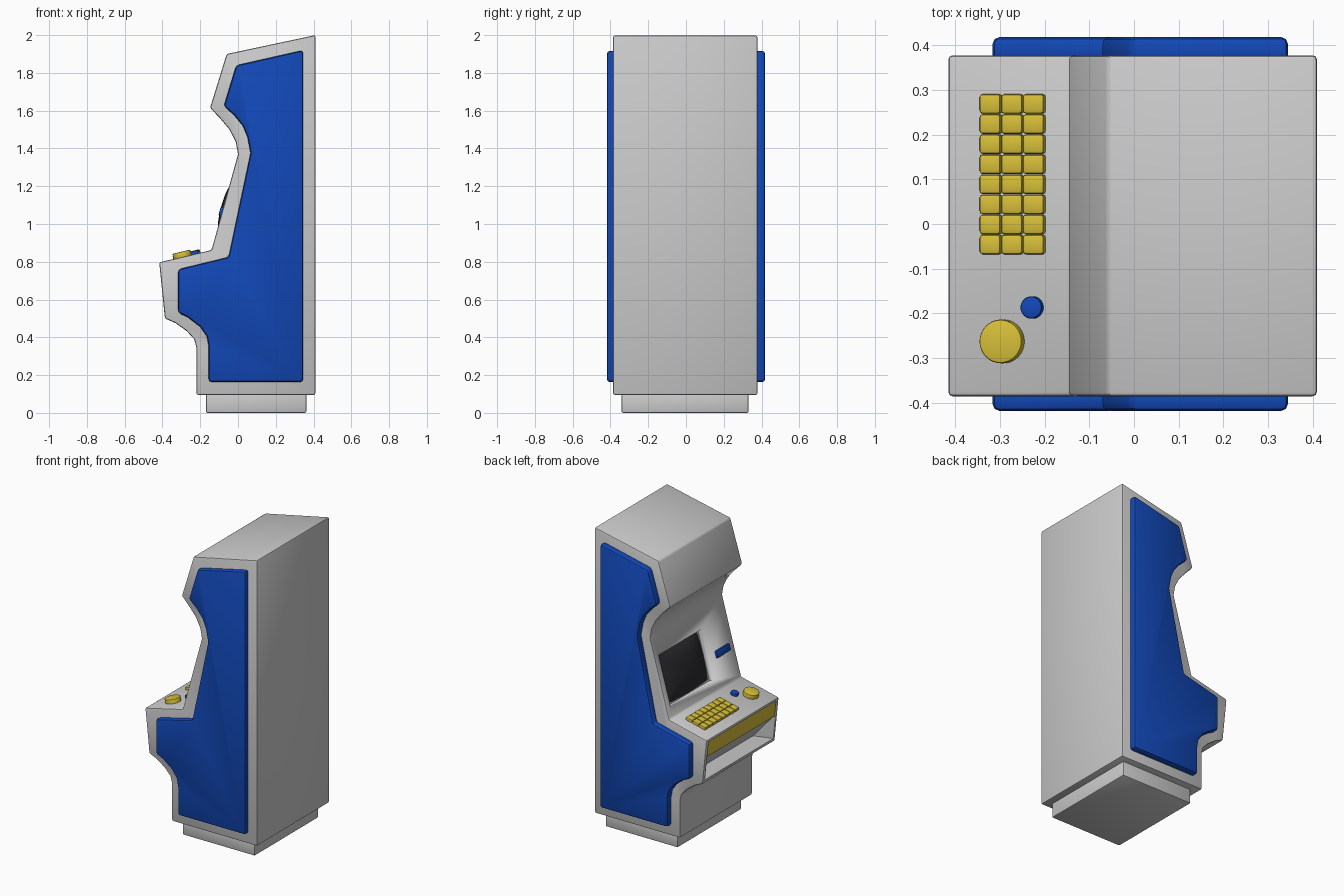
import bpy, bmesh, math
from mathutils import Vector

if "Cube" in bpy.data.objects:
    bpy.data.objects.remove(bpy.data.objects["Cube"])


def material(name, rgb):
    m = bpy.data.materials.new(name)
    m.diffuse_color = (*rgb, 1)
    m.use_nodes = True
    m.node_tree.nodes["Principled BSDF"].inputs["Base Color"].default_value = m.diffuse_color
    return m


BLUE = material("blue", (0.006, 0.065, 0.48))
YELLOW = material("yellow", (0.68, 0.52, 0.04))
BLACK = material("dark_glass", (0.025, 0.025, 0.03))


def finish(name, bm, mat=None, bevel=0, segments=2):
    bmesh.ops.recalc_face_normals(bm, faces=bm.faces[:])
    me = bpy.data.meshes.new(name)
    bm.to_mesh(me)
    bm.free()
    ob = bpy.data.objects.new(name, me)
    bpy.context.collection.objects.link(ob)
    if mat:
        me.materials.append(mat)
    bpy.context.view_layer.objects.active = ob
    bpy.ops.object.select_all(action='DESELECT')
    ob.select_set(True)
    if bevel:
        b = ob.modifiers.new("Bevel", 'BEVEL')
        b.width, b.segments = bevel, segments
        b.limit_method, b.angle_limit = 'ANGLE', math.radians(35)
        bpy.ops.object.modifier_apply(modifier=b.name)
    bpy.ops.object.shade_smooth_by_angle(angle=math.radians(35))
    return ob


def prism(name, profile, y0, y1, **kw):
    """Extrude an XZ outline from y0 to y1."""
    bm = bmesh.new()
    face = bm.faces.new([bm.verts.new((x, y0, z)) for x, z in profile])
    ext = bmesh.ops.extrude_face_region(bm, geom=[face])["geom"]
    bmesh.ops.translate(bm, vec=(0, y1 - y0, 0),
                        verts=[v for v in ext if isinstance(v, bmesh.types.BMVert)])
    return finish(name, bm, **kw)


def box(name, size, **kw):
    bm = bmesh.new()
    bmesh.ops.create_cube(bm, size=1)
    bmesh.ops.scale(bm, vec=size, verts=bm.verts)
    return finish(name, bm, **kw)


def disc(name, r, h, **kw):
    bm = bmesh.new()
    bmesh.ops.create_cone(bm, cap_ends=True, segments=32, radius1=r, radius2=r, depth=h)
    return finish(name, bm, **kw)


def on_slope(ob, a, b, t, y, lift=0):
    """Seat an object on the sloped face a-b, with local z along its normal."""
    d = Vector((b[0] - a[0], 0, b[1] - a[1]))
    n = Vector((-d.z, 0, d.x)).normalized()
    ob.location = Vector((a[0], y, a[1])) + d * t + n * lift
    ob.rotation_euler.y = -math.atan2(d.z, d.x)
    return ob


def cut(target, cutter):
    cutter.hide_render = True
    bpy.context.view_layer.update()
    m = target.modifiers.new("Cut", 'BOOLEAN')
    m.operation, m.object, m.solver = 'DIFFERENCE', cutter, 'EXACT'
    bpy.context.view_layer.objects.active = target
    bpy.ops.object.modifier_apply(modifier=m.name)
    bpy.data.objects.remove(cutter)


Y0, Y1 = -0.386, 0.378
DESK_A, DESK_B = (-0.417, 0.797), (-0.14, 0.862)
FACE_TOP = (0.0, 1.37)

# cabinet body and plinth
body = prism("cabinet_body", [
    (-0.22, 0.095), (0.41, 0.095), (0.41, 2.0), (-0.06, 1.90), (-0.148, 1.615),
    (-0.095, 1.56), (-0.045, 1.50), (-0.012, 1.435), FACE_TOP, DESK_B, DESK_A,
    (-0.387, 0.50), (-0.33, 0.475), (-0.27, 0.432), (-0.232, 0.39), (-0.22, 0.345)],
    Y0, Y1, bevel=0.01)
prism("plinth", [(-0.17, 0), (0.362, 0), (0.362, 0.11), (-0.17, 0.11)],
      -0.341, 0.331, bevel=0.008)

# raised blue side panels
SIDE = [(-0.155, 0.163), (0.345, 0.163), (0.345, 1.92), (-0.01, 1.84), (-0.075, 1.625),
        (-0.02, 1.575), (0.025, 1.52), (0.05, 1.46), (0.066, 1.375), (-0.05, 0.825),
        (-0.317, 0.76), (-0.317, 0.53), (-0.265, 0.505), (-0.20, 0.455), (-0.165, 0.405),
        (-0.155, 0.35)]
for name, ya, yb in (("side_panel_near", Y0 + 0.02, -0.419), ("side_panel_far", Y1 - 0.02, 0.419)):
    prism(name, SIDE, ya, yb, mat=BLUE, bevel=0.016, segments=2)

# tray opening under the desk, with a yellow fascia above it
cut(body, prism("tray_cutter", [(-0.5, 0.782), (-0.402, 0.782), (-0.39, 0.67),
                                (-0.24, 0.50), (-0.387, 0.522), (-0.5, 0.525)],
                Y0 + 0.022, Y1 - 0.022))
prism("desk_fascia", [(-0.409, 0.782), (-0.396, 0.672), (-0.38, 0.672), (-0.39, 0.782)],
      Y0 + 0.022, Y1 - 0.022, mat=YELLOW)

# screen recess and bulging glass
SCREEN_T, SCREEN_Y, W, H = 0.55, 0.11, 0.45, 0.33
face = (FACE_TOP, DESK_B)
cut(body, on_slope(box("screen_cutter", (H, W, 0.06)), DESK_B, FACE_TOP, 0.45, SCREEN_Y))
bm = bmesh.new()
bmesh.ops.create_grid(bm, x_segments=16, y_segments=16, size=1)
for v in bm.verts:
    u, w = v.co.x, v.co.y
    bulge = (1 - u ** 4) * (1 - w ** 4)
    k = 1 - 0.05 * u * u * w * w
    v.co = (u * k * H * 0.485, w * k * W * 0.485,
            -0.026 + 0.022 * bulge + 0.016 * (1 - u * u) * (1 - w * w))
glass = finish("screen_glass", bm, mat=BLACK)
for p in glass.data.polygons:
    if p.normal.z < 0:
        p.flip() if hasattr(p, "flip") else None
on_slope(glass, DESK_B, FACE_TOP, 0.45, SCREEN_Y)

# blue slot beside the screen
on_slope(box("card_slot", (0.045, 0.14, 0.024), mat=BLUE, bevel=0.004),
         DESK_B, FACE_TOP, 0.40, -0.26, 0.002)


def desk(ob, x, y, lift):
    t = (x - DESK_A[0]) / (DESK_B[0] - DESK_A[0])
    return on_slope(ob, DESK_A, DESK_B, t, y, lift)


# key grid: 3 by 8
for i in range(3):
    for j in range(8):
        desk(box(f"key_{i}_{j}", (0.049, 0.044, 0.028), mat=YELLOW, bevel=0.007),
             -0.319 + 0.0485 * i, -0.046 + 0.045 * j, 0.005)

# round controls
desk(disc("large_button", 0.049, 0.05, mat=YELLOW, bevel=0.005), -0.293, -0.263, 0.003)
desk(disc("small_button", 0.025, 0.036, mat=BLUE, bevel=0.005), -0.227, -0.187, 0.0)
